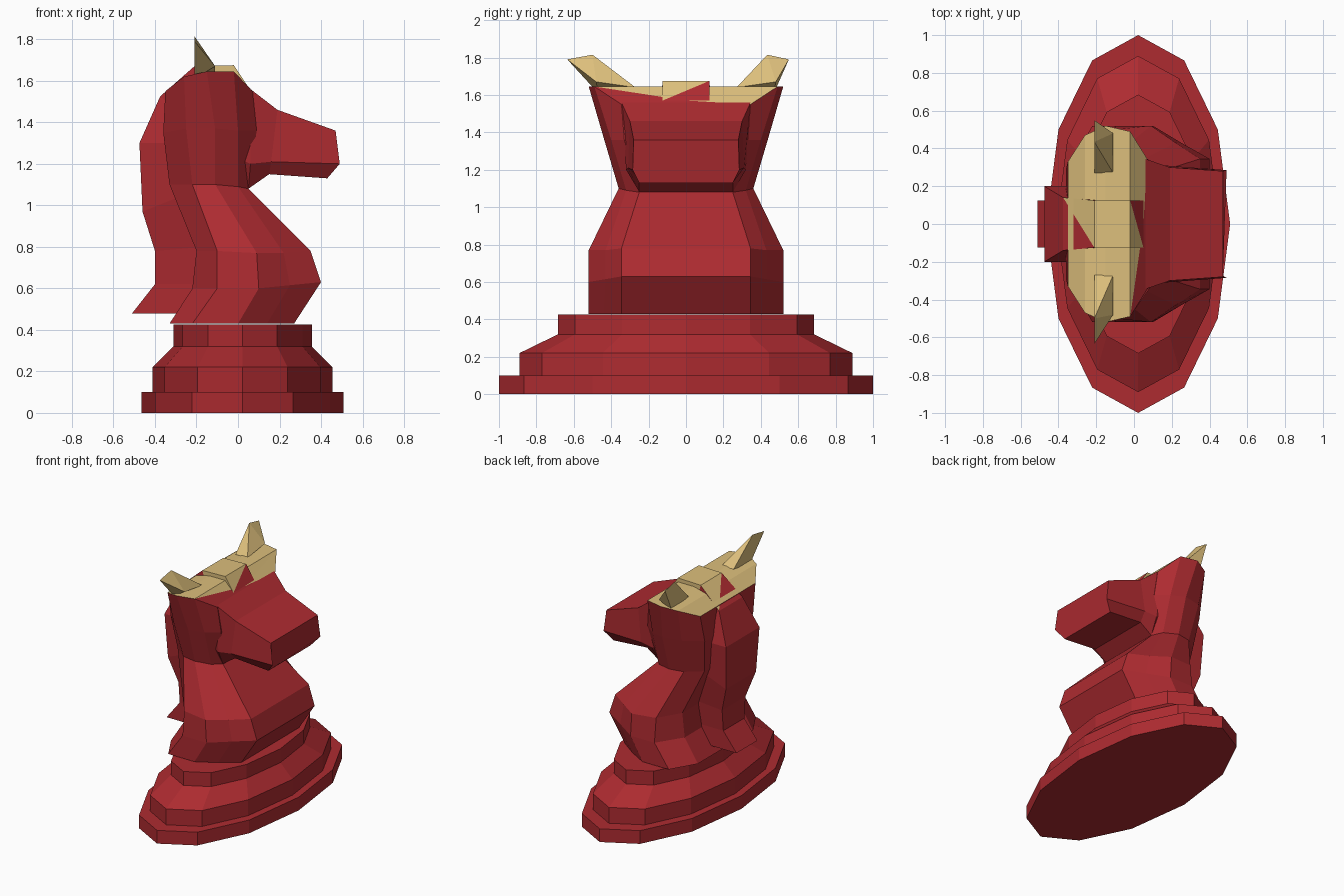
import bpy, bmesh, math

if "Cube" in bpy.data.objects:
    bpy.data.objects.remove(bpy.data.objects["Cube"])


def material(name, rgb):
    m = bpy.data.materials.new(name)
    m.diffuse_color = (*rgb, 1)
    m.use_nodes = True
    m.node_tree.nodes["Principled BSDF"].inputs["Base Color"].default_value = m.diffuse_color
    return m


RED = material("red", (0.42, 0.024, 0.03))
GOLD = material("gold", (0.72, 0.52, 0.2))


def finish(name, bm, mats=(RED, GOLD)):
    bmesh.ops.recalc_face_normals(bm, faces=bm.faces[:])
    me = bpy.data.meshes.new(name)
    bm.to_mesh(me)
    bm.free()
    for m in mats:
        me.materials.append(m)
    ob = bpy.data.objects.new(name, me)
    bpy.context.collection.objects.link(ob)
    return ob


def loft(bm, rings, caps=(True, True)):
    """Bridge closed rings of points; returns the vertex rings."""
    vs = [[bm.verts.new(p) for p in r] for r in rings]
    n = len(vs[0])
    for a, b in zip(vs, vs[1:]):
        for i in range(n):
            j = (i + 1) % n
            bm.faces.new((a[i], a[j], b[j], b[i]))
    if caps[0]:
        bm.faces.new(vs[0][::-1])
    if caps[1]:
        bm.faces.new(vs[-1])
    return vs


def mirrored(half):
    return half + [(x, -y, z) for x, y, z in reversed(half)]


# stepped oval base, twelve sides
bm = bmesh.new()
tiers = [(0, 1), (.1, 1), (.1, .89), (.22, .89), (.32, .685), (.425, .685)]
loft(bm, [[(.022 + .487 * r * math.cos(i * math.pi / 6),
            r * math.sin(i * math.pi / 6), z) for i in range(12)]
          for z, r in tiers])
finish("base", bm)

# chest, neck and head: half sections from back to front
sections = [
    [(-.33, .33, .43), (-.22, .52, .43), (0, .52, .43), (.14, .44, .43), (.27, .345, .43)],
    [(-.22, .33, .6), (-.1, .52, .6), (.1, .52, .6), (.25, .43, .615), (.4, .345, .63)],
    [(-.2, .33, .78), (-.1, .5, .78), (.09, .52, .77), (.22, .43, .77), (.35, .345, .78)],
    [(-.33, .25, 1.1), (-.22, .34, 1.1), (-.11, .36, 1.1), (0, .32, 1.09), (.05, .25, 1.08)],
    [(-.36, .29, 1.35), (-.25, .41, 1.37), (-.11, .44, 1.37), (0, .4, 1.36), (.09, .33, 1.36)],
    [(-.35, .33, 1.55), (-.26, .47, 1.62), (-.15, .52, 1.645), (-.02, .49, 1.645), (.07, .345, 1.55)],
]
bm = bmesh.new()
top = loft(bm, [mirrored(s) for s in sections], (True, False))[-1]
for i in range(3):
    bm.faces.new((top[i], top[i + 1], top[8 - i], top[9 - i])).material_index = 1
brow = bm.verts.new((.05, 0, 1.57))
for a, b, m in ((3, 4, 1), (6, 3, 1), (5, 6, 0), (4, 5, 0)):
    bm.faces.new((top[a], top[b], brow)).material_index = m
finish("body_and_head", bm)

# muzzle: upper edge, jaw edge and underside edge at each station
stations = [
    [(-.05, .34, 1.55), (-.05, .3, 1.25), (-.05, .22, 1.1)],
    [(.06, .345, 1.56), (.06, .32, 1.2), (.05, .25, 1.08)],
    [(.19, .3, 1.46), (.16, .31, 1.21), (.15, .25, 1.15)],
    [(.47, .28, 1.36), (.49, .285, 1.2), (.43, .25, 1.13)],
]
bm = bmesh.new()
loft(bm, [mirrored(s) for s in stations])
finish("muzzle", bm)

# mane: outer x, z, half width, then inner x, z
path = [
    (-.51, .48, .125, -.25, .48), (-.4, .62, .125, -.18, .62),
    (-.4, .78, .14, -.16, .8), (-.46, .97, .18, -.26, 1.05),
    (-.475, 1.3, .2, -.3, 1.3), (-.375, 1.525, .14, -.25, 1.42),
    (-.21, 1.67, .125, -.18, 1.55), (-.02, 1.675, .125, -.07, 1.55),
    (.05, 1.57, .125, -.02, 1.53),
]
bm = bmesh.new()
rows = []
for ox, oz, w, ix, iz in path:
    rows.append([bm.verts.new(p) for p in
                 ((ox, w, oz), (ox, -w, oz), (ix, -w, iz), (ix, w, iz))])
gold = {5: (0, 1, 0), 6: (1, 1, 1), 7: (1, 0, 1)}
for k, (a, b) in enumerate(zip(rows, rows[1:])):
    m = gold.get(k, (0, 0, 0))
    bm.faces.new((a[0], a[1], b[1])).material_index = m[0]
    bm.faces.new((a[0], b[1], b[0])).material_index = m[1]
    for i in (1, 2, 3):
        j = (i + 1) % 4
        bm.faces.new((a[i], a[j], b[j], b[i])).material_index = m[2]
bm.faces.new(rows[0])
bm.faces.new(rows[-1])
finish("mane", bm)

# ears, flaring outwards; the two differ slightly in length
for name, s, tip, inner in (("ear_left", 1, .55, .435), ("ear_right", -1, .635, .5)):
    bm = bmesh.new()
    for x, y, z in ((-.21, .27, 1.64), (-.11, .27, 1.64), (-.11, .48, 1.67),
                    (-.21, .47, 1.61), (-.21, tip, 1.79), (-.21, inner, 1.815)):
        bm.verts.new((x, s * y, z))
    bmesh.ops.convex_hull(bm, input=bm.verts[:])
    finish(name, bm, (GOLD,))
